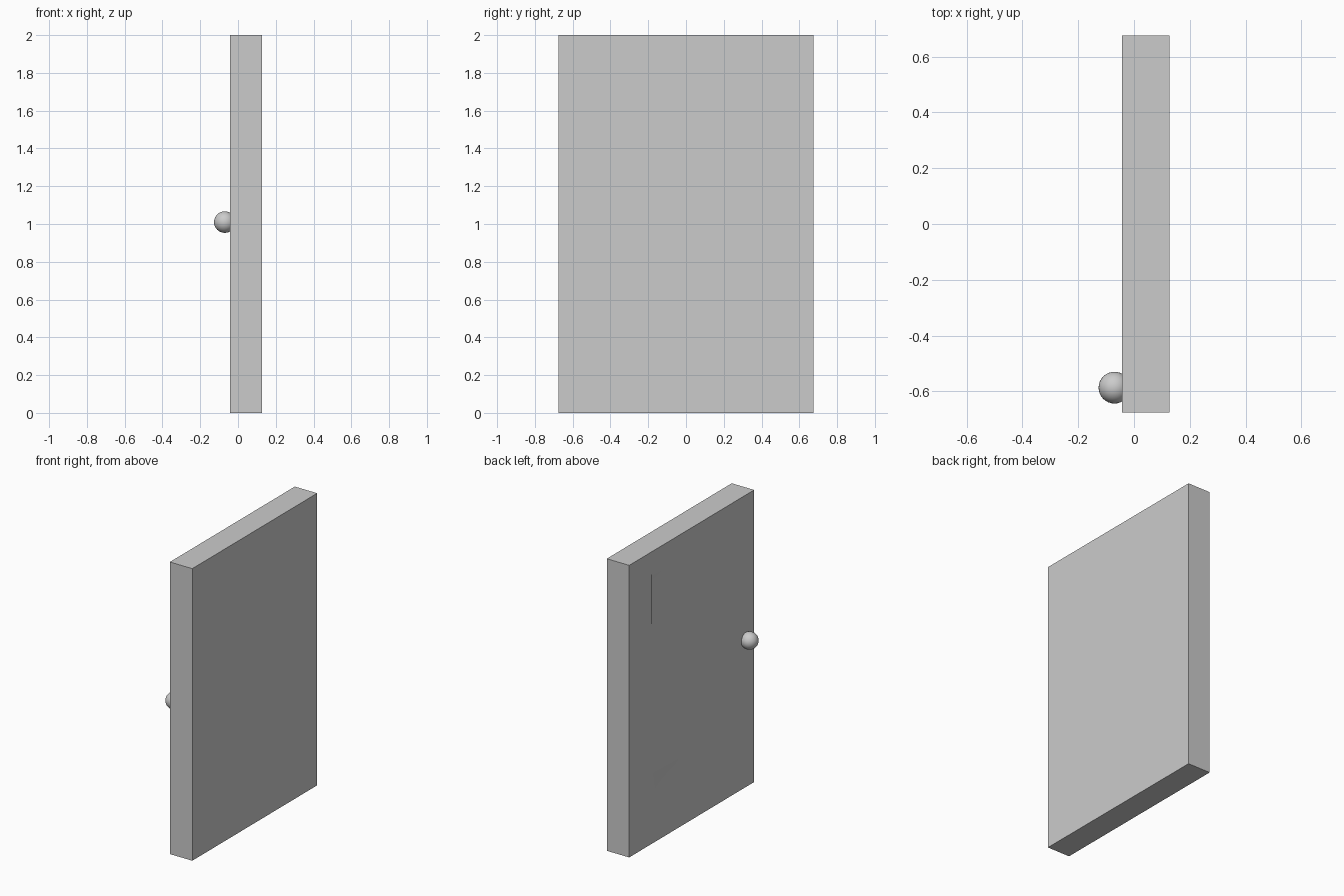
import bpy, bmesh
from mathutils import Matrix

if "Cube" in bpy.data.objects:
    bpy.data.objects.remove(bpy.data.objects["Cube"])

BACK_X, FACE_X = 0.127, -0.043
HALF_W, HEIGHT = 0.676, 2.0
PANEL_Y = (-0.32, 0.436)
PANELS_Z = [(0.2, 0.5), (1.47, 1.87)]


def make_object(name, bm):
    mesh = bpy.data.meshes.new(name)
    bm.normal_update()
    bm.to_mesh(mesh)
    bm.free()
    obj = bpy.data.objects.new(name, mesh)
    bpy.context.collection.objects.link(obj)
    return obj


def smooth(obj):
    bpy.ops.object.select_all(action='DESELECT')
    obj.select_set(True)
    bpy.context.view_layer.objects.active = obj
    bpy.ops.object.shade_smooth_by_angle(angle=0.52)


# Door slab
bm = bmesh.new()
size = Matrix.Diagonal((BACK_X - FACE_X, HALF_W * 2, HEIGHT, 1))
place = Matrix.Translation(((BACK_X + FACE_X) / 2, 0, HEIGHT / 2))
bmesh.ops.create_cube(bm, size=1, matrix=place @ size)


def cut(co, no):
    bmesh.ops.bisect_plane(bm, geom=bm.verts[:] + bm.edges[:] + bm.faces[:],
                           plane_co=co, plane_no=no)


for y in PANEL_Y:
    cut((0, y, 0), (0, 1, 0))
for pair in PANELS_Z:
    for z in pair:
        cut((0, 0, z), (0, 0, 1))

# Shallow panels, softly sloped except for one crisp hinge-side step
for z0, z1 in PANELS_Z:
    bm.normal_update()
    face = next(f for f in bm.faces if f.normal.x < -0.9
                and z0 < f.calc_center_median().z < z1
                and PANEL_Y[0] < f.calc_center_median().y < PANEL_Y[1])
    bmesh.ops.inset_region(bm, faces=[face], thickness=0.07)
    for v in face.verts:
        v.co.x += 0.008
        if z0 > 1 and v.co.y > 0:
            v.co.y = PANEL_Y[1] - 0.004
smooth(make_object("door_slab", bm))

# Round knob
bm = bmesh.new()
bmesh.ops.create_uvsphere(bm, u_segments=32, v_segments=16, radius=0.057,
                          matrix=Matrix.Translation((-0.07, -0.587, 1.01)))
smooth(make_object("door_knob", bm))
